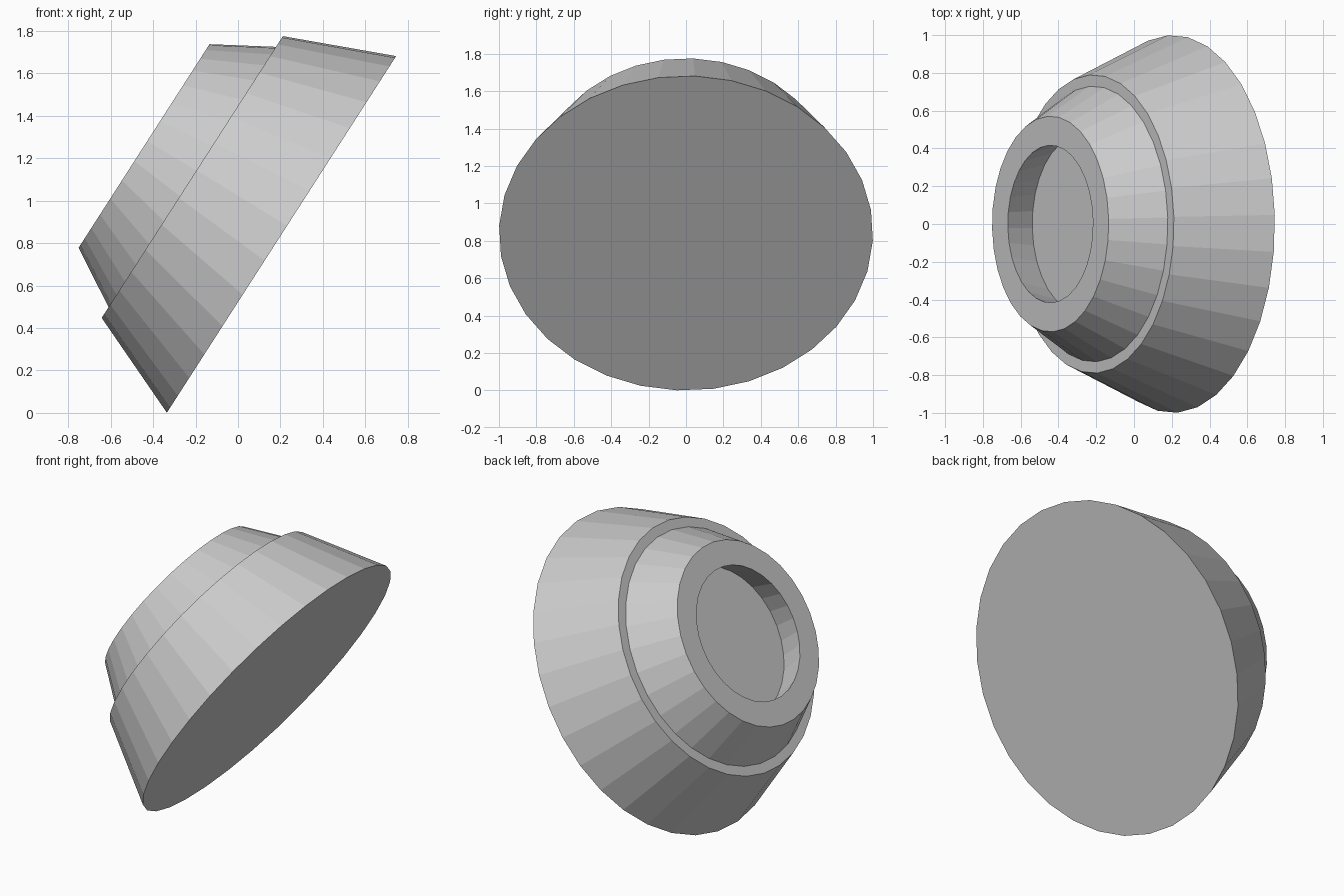
import bpy, bmesh
from math import sin, cos, radians, tau

if "Cube" in bpy.data.objects:
    bpy.data.objects.remove(bpy.data.objects["Cube"])

SIDES = 32
PHASE = radians(2.75)

# Half-profile (radius, height): wide skirt, step ledge, collar, rim, recess
PROFILE = [(1.0, 0.0), (0.79, 0.5), (0.73, 0.5),
           (0.571, 0.77), (0.417, 0.77), (0.465, 0.585)]


def lathe(name, profile):
    """Turn a profile around local z and cap both ends."""
    bm = bmesh.new()
    rings = []
    for r, h in profile:
        angles = [PHASE + tau * i / SIDES for i in range(SIDES)]
        rings.append([bm.verts.new((r * cos(a), r * sin(a), h)) for a in angles])
    for low, high in zip(rings, rings[1:]):
        for i in range(SIDES):
            j = (i + 1) % SIDES
            bm.faces.new((low[i], low[j], high[j], high[i]))
    bm.faces.new(rings[0][::-1])
    bm.faces.new(rings[-1])
    mesh = bpy.data.meshes.new(name)
    bm.to_mesh(mesh)
    bm.free()
    obj = bpy.data.objects.new(name, mesh)
    bpy.context.collection.objects.link(obj)
    return obj


# Stepped cone leaning on the edge of its base
housing = lathe("stepped_cone_housing", PROFILE)
housing.rotation_euler = (0, radians(-57.26), 0)
housing.location = (0.205, 0, 0.841)
